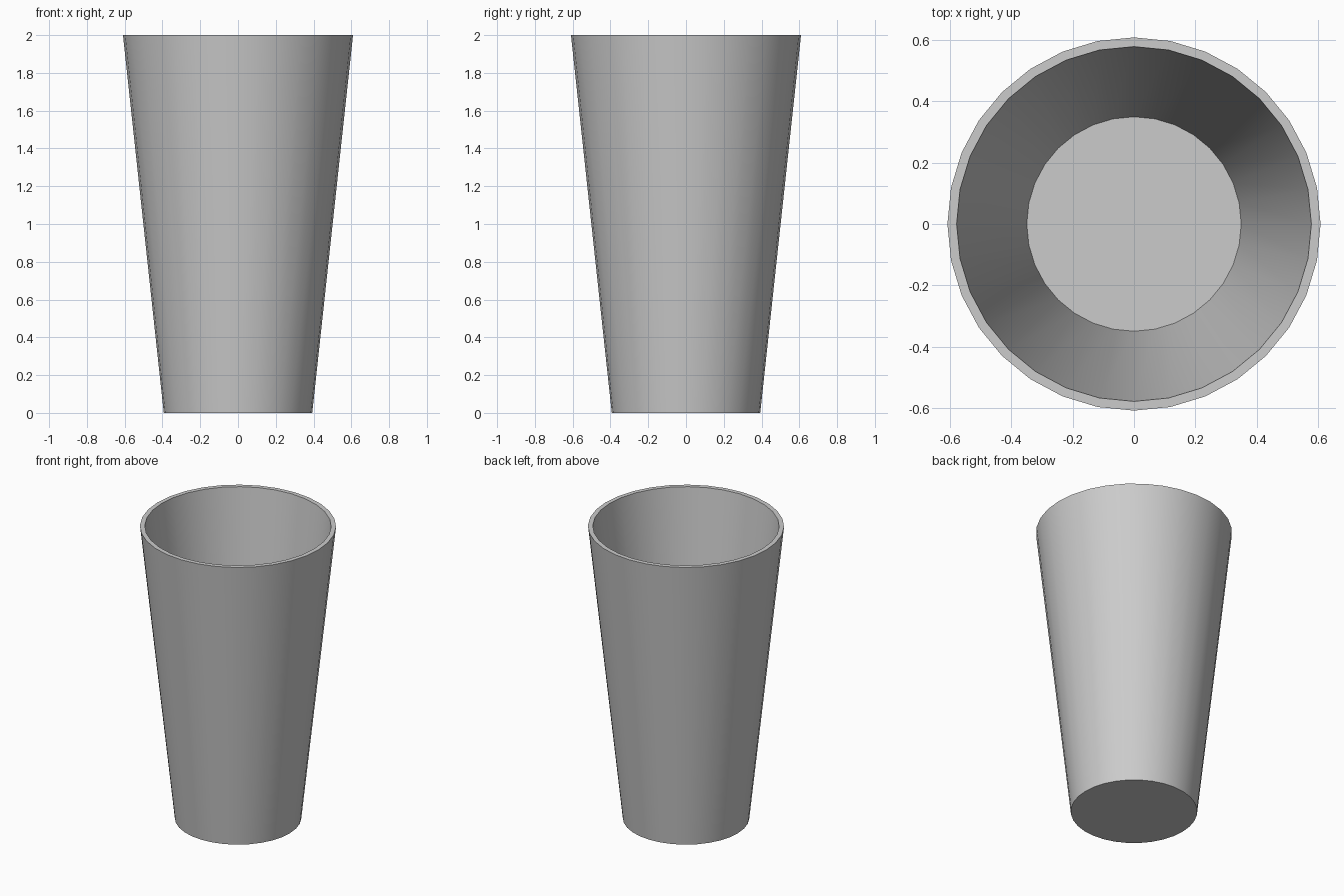
import bpy, bmesh
from math import cos, sin, pi, radians

if "Cube" in bpy.data.objects:
    bpy.data.objects.remove(bpy.data.objects["Cube"])

SIDES = 32
# Profile from outer base, up over the rim, down to the inner floor (radius, height)
PROFILE = [(0.393, 0.0), (0.609, 2.0), (0.579, 2.0), (0.35, 0.04)]

bm = bmesh.new()
rings = [[bm.verts.new((r * cos(2 * pi * i / SIDES), r * sin(2 * pi * i / SIDES), z))
          for i in range(SIDES)] for r, z in PROFILE]

# Outer wall, rim and inner wall
for low, high in zip(rings, rings[1:]):
    for i in range(SIDES):
        j = (i + 1) % SIDES
        bm.faces.new((low[i], low[j], high[j], high[i]))

# Underside and inner floor
bm.faces.new(rings[0][::-1])
bm.faces.new(rings[-1])
bmesh.ops.recalc_face_normals(bm, faces=bm.faces[:])

mesh = bpy.data.meshes.new("tumbler_cup")
bm.to_mesh(mesh)
bm.free()
cup = bpy.data.objects.new("tumbler_cup", mesh)
bpy.context.collection.objects.link(cup)

# Smooth walls with crisp rim and base edges
bpy.context.view_layer.objects.active = cup
cup.select_set(True)
bpy.ops.object.shade_smooth_by_angle(angle=radians(30))
